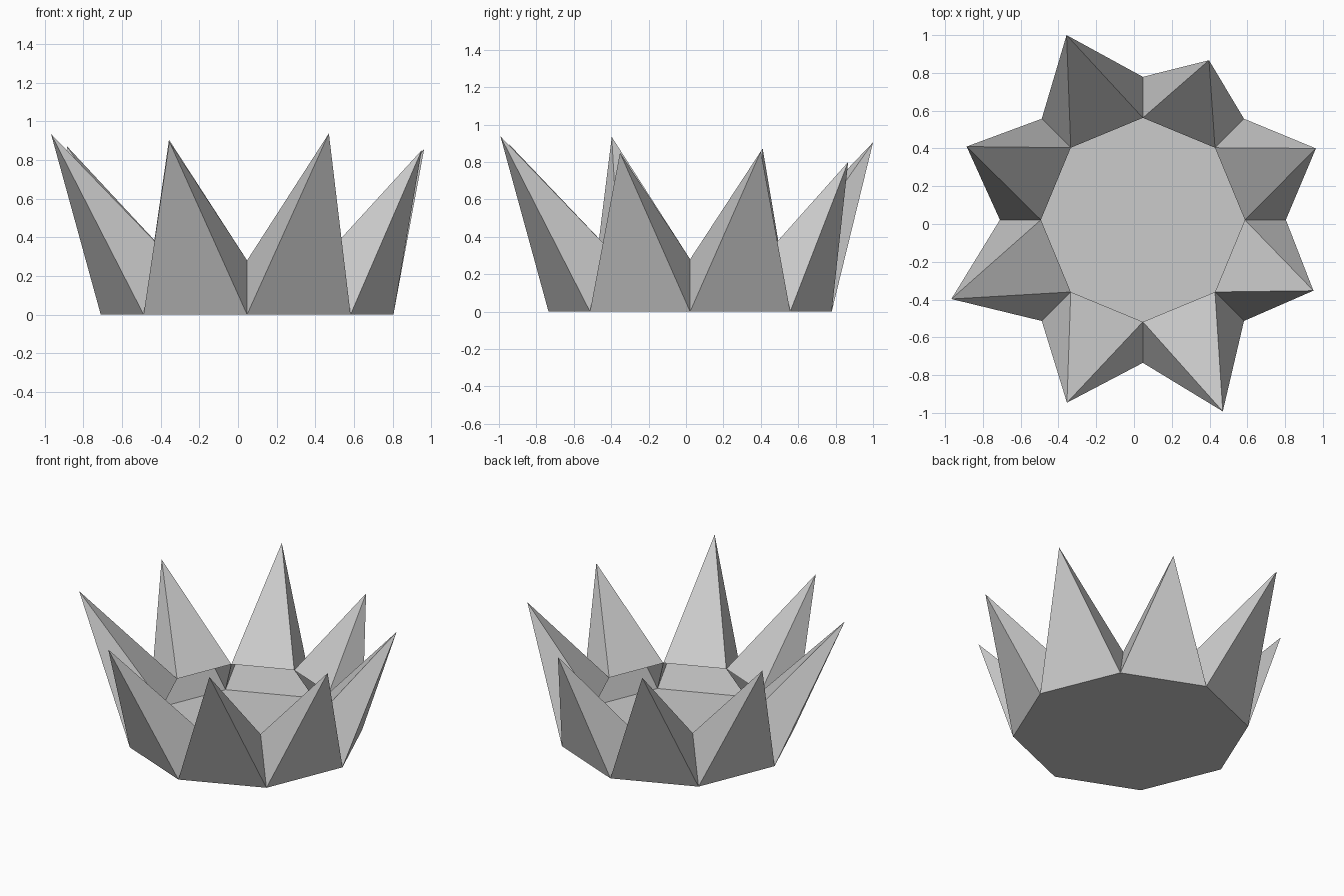
import bpy, bmesh, math

if "Cube" in bpy.data.objects:
    bpy.data.objects.remove(bpy.data.objects["Cube"])

CX, CY = 0.047, 0.022          # centre of the octagonal base
R_OUT, R_IN, Z_IN = 0.757, 0.54, 0.28

# Leaning spike tips, counter-clockwise from the +x side
TIPS = [(0.963, 0.40, 0.857), (0.397, 0.867, 0.80),
        (-0.357, 1.0, 0.905), (-0.886, 0.41, 0.872),
        (-0.967, -0.397, 0.934), (-0.355, -0.946, 0.895),
        (0.47, -0.992, 0.937), (0.95, -0.353, 0.85)]


def ring(bm, radius, z):
    n = len(TIPS)
    return [bm.verts.new((CX + radius * math.cos(2 * math.pi * i / n),
                          CY + radius * math.sin(2 * math.pi * i / n), z))
            for i in range(n)]


bm = bmesh.new()
outer = ring(bm, R_OUT, 0.0)
inner = ring(bm, R_IN, Z_IN)

# Floor
bm.faces.new(outer[::-1])

# Four-sided spikes, open underneath, each between two neighbouring ribs
for i, co in enumerate(TIPS):
    j = (i + 1) % len(TIPS)
    tip = bm.verts.new(co)
    loop = [outer[i], outer[j], inner[j], inner[i]]
    for k in range(4):
        bm.faces.new((loop[k], loop[(k + 1) % 4], tip))

mesh = bpy.data.meshes.new("spiked_bowl")
bm.to_mesh(mesh)
bm.free()
bowl = bpy.data.objects.new("spiked_bowl", mesh)
bpy.context.collection.objects.link(bowl)
